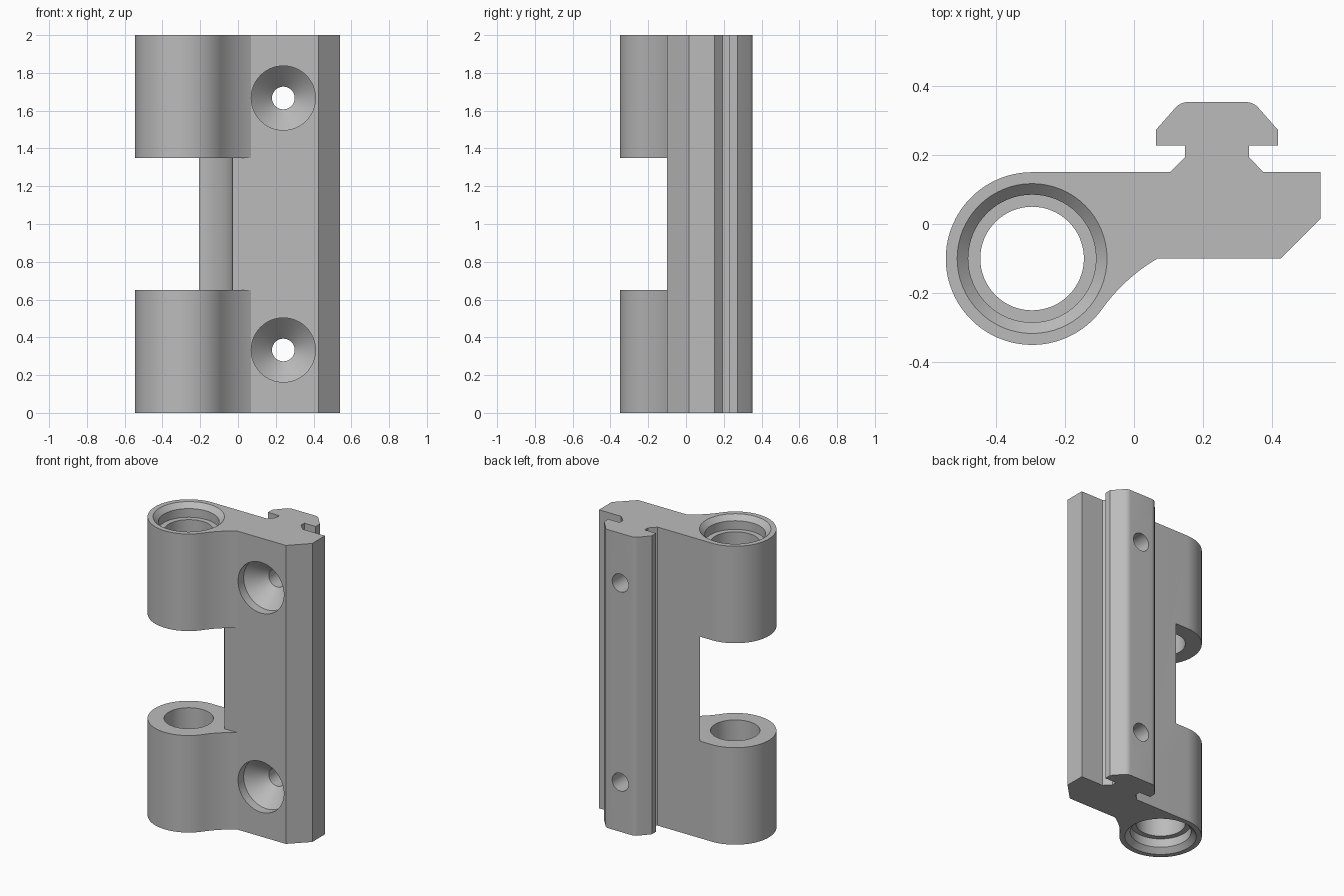
import bpy, bmesh
from math import cos, sin, radians, degrees, atan2, pi
from mathutils import Matrix

cube = bpy.data.objects.get("Cube")
if cube:
    bpy.data.objects.remove(cube, do_unlink=True)

PIN_X, PIN_Y, BARREL_R = -0.295, -0.10, 0.25
HEIGHT = 2.0


def arc(cx, cy, r, a0, a1, steps):
    """Points on an arc, angles in degrees, both ends included."""
    angles = [radians(a0 + (a1 - a0) * i / steps) for i in range(steps + 1)]
    return [(cx + r * cos(a), cy + r * sin(a)) for a in angles]


def add_object(name, bm):
    bmesh.ops.recalc_face_normals(bm, faces=bm.faces[:])
    mesh = bpy.data.meshes.new(name)
    bm.to_mesh(mesh)
    bm.free()
    obj = bpy.data.objects.new(name, mesh)
    bpy.context.collection.objects.link(obj)
    return obj


def loft(name, rings, matrix=Matrix()):
    """Closed solid through a list of equal point rings."""
    bm = bmesh.new()
    loops = [[bm.verts.new(matrix @ p) for p in map(lambda q: Matrix.Translation(q).translation, ring)]
             for ring in rings]
    count = len(loops[0])
    for low, high in zip(loops, loops[1:]):
        for i in range(count):
            j = (i + 1) % count
            bm.faces.new((low[i], low[j], high[j], high[i]))
    bm.faces.new(loops[0][::-1])
    bm.faces.new(loops[-1])
    return add_object(name, bm)


def extrude(name, outline, z0, z1):
    return loft(name, [[(x, y, z) for x, y in outline] for z in (z0, z1)])


def lathe(name, profile, matrix, sides=64):
    turn = [2 * pi * i / sides for i in range(sides)]
    return loft(name, [[(r * cos(a), r * sin(a), h) for a in turn] for r, h in profile], matrix)


# Barrel outline flowing through a concave fillet into the plate
plate_x, contact = 0.068, -35.5
ca, sa = cos(radians(contact)), sin(radians(contact))
gap = plate_x - PIN_X
dist = (gap ** 2 - BARREL_R ** 2) / (2 * (gap * ca - BARREL_R))
fx, fy = PIN_X + dist * ca, PIN_Y + dist * sa
fillet_end = degrees(atan2(PIN_Y - fy, plate_x - fx))
outline = arc(PIN_X, PIN_Y, BARREL_R, 90, 360 + contact, 60)
outline += arc(fx, fy, dist - BARREL_R, 180 + contact, fillet_end, 10)[1:]

# Chamfered plate edge and the T-shaped slot rail, mirrored about its centre
rail_x = 0.24
half_rail = [(0.135, 0.15), (0.093, 0.193), (0.093, 0.227), (0.177, 0.227), (0.177, 0.272)]
half_rail += arc(0.084, 0.305, 0.048, 45, 90, 5)
outline += [(0.425, PIN_Y), (0.54, 0.015), (0.54, 0.15)]
outline += [(rail_x + x, y) for x, y in half_rail]
outline += [(rail_x - x, y) for x, y in reversed(half_rail)]
body = extrude("hinge_leaf", outline, 0, HEIGHT)

# Clearance for the mating knuckle
clearance = arc(PIN_X, PIN_Y, 0.265, 0, 180, 40)
clearance += [(-0.56, -0.5), (0.2, -0.5), (0.2, PIN_Y - 0.0002), (-0.03, PIN_Y - 0.0002)]
cutters = [extrude("knuckle_clearance", clearance, 0.65, 1.35)]

# Pin bore with a chamfered counterbore at both ends
end_profile = [(0.227, -0.01), (0.185, 0.032), (0.185, 0.09), (0.15, 0.09)]
bore = end_profile + [(r, HEIGHT - h) for r, h in reversed(end_profile)]
cutters.append(lathe("pin_bore", bore, Matrix.Translation((PIN_X, PIN_Y, 0))))

# Countersunk screw holes running front to back
screw = [(0.17, -0.2), (0.17, -0.04), (0.06, 0.07), (0.06, 0.5)]
for z in (0.333, 1.667):
    place = Matrix.Translation((rail_x, 0, z)) @ Matrix.Rotation(radians(-90), 4, 'X')
    cutters.append(lathe("screw_hole", screw, place))

for cutter in cutters:
    cutter.hide_render = True
    mod = body.modifiers.new(cutter.name, 'BOOLEAN')
    mod.operation = 'DIFFERENCE'
    mod.solver = 'EXACT'
    mod.object = cutter

# Bake the cuts and drop the cutters
bpy.context.view_layer.update()
evaluated = body.evaluated_get(bpy.context.evaluated_depsgraph_get())
cut_mesh = bpy.data.meshes.new_from_object(evaluated)
body.modifiers.clear()
body.data = cut_mesh
for cutter in cutters:
    bpy.data.objects.remove(cutter, do_unlink=True)

# Single grey finish
grey = bpy.data.materials.new("plain_grey")
grey.use_nodes = True
colour = (0.5, 0.5, 0.5, 1)
grey.diffuse_color = colour
grey.node_tree.nodes["Principled BSDF"].inputs["Base Color"].default_value = colour
body.data.materials.clear()
body.data.materials.append(grey)

bpy.ops.object.select_all(action='DESELECT')
body.select_set(True)
bpy.context.view_layer.objects.active = body
bpy.ops.object.shade_smooth_by_angle(angle=radians(20))
